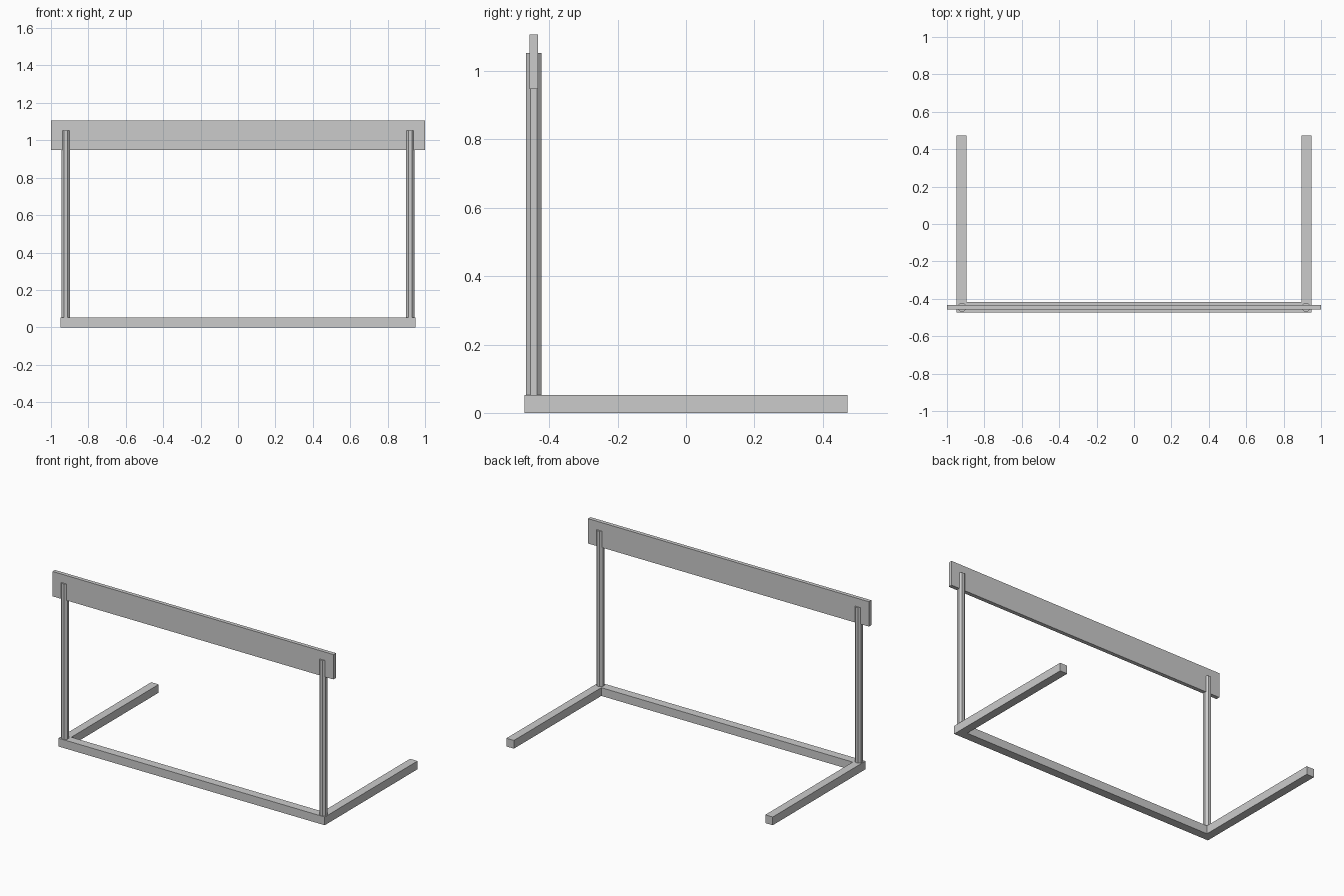
import bpy, bmesh
from math import radians
from mathutils import Matrix

if "Cube" in bpy.data.objects:
    bpy.data.objects.remove(bpy.data.objects["Cube"])


def finish(name, bm):
    bmesh.ops.recalc_face_normals(bm, faces=bm.faces)
    mesh = bpy.data.meshes.new(name)
    bm.to_mesh(mesh)
    bm.free()
    obj = bpy.data.objects.new(name, mesh)
    bpy.context.collection.objects.link(obj)
    return obj


HALF_X, HALF_Y, TUBE = 0.948, 0.472, 0.053
POST_X, POST_Y, POST_R, POST_H = 0.92, -0.445, 0.0245, 1.0

# U-shaped base: outline extruded upward
inner_x, inner_y = HALF_X - TUBE, -HALF_Y + TUBE + 0.002
outline = [(-HALF_X, -HALF_Y), (HALF_X, -HALF_Y), (HALF_X, HALF_Y), (inner_x, HALF_Y),
           (inner_x, inner_y), (-inner_x, inner_y), (-inner_x, HALF_Y), (-HALF_X, HALF_Y)]
bm = bmesh.new()
face = bm.faces.new([bm.verts.new((x, y, 0)) for x, y in outline])
top = bmesh.ops.extrude_face_region(bm, geom=[face])["geom"]
bmesh.ops.translate(bm, vec=(0, 0, TUBE),
                    verts=[v for v in top if isinstance(v, bmesh.types.BMVert)])
finish("base_frame", bm)

# Octagonal uprights, flats facing front and sides
for side, name in ((-1, "left_post"), (1, "right_post")):
    bm = bmesh.new()
    place = (Matrix.Translation((side * POST_X, POST_Y, TUBE + POST_H / 2))
             @ Matrix.Rotation(radians(22.5), 4, 'Z'))
    bmesh.ops.create_cone(bm, cap_ends=True, segments=8, radius1=POST_R,
                          radius2=POST_R, depth=POST_H, matrix=place)
    # create_cone may start on a flat or a corner; align a flat to +x
    if max(v.co.x for v in bm.verts) - side * POST_X > POST_R * 0.95:
        bmesh.ops.rotate(bm, verts=bm.verts, cent=(side * POST_X, POST_Y, 0),
                         matrix=Matrix.Rotation(radians(22.5), 3, 'Z'))
    finish(name, bm)

# Top crossbar board
bm = bmesh.new()
bmesh.ops.create_cube(bm, size=1, matrix=Matrix.Translation((0, POST_Y, 1.027))
                      @ Matrix.Diagonal((2.0, 0.025, 0.16, 1)))
finish("crossbar_board", bm)
